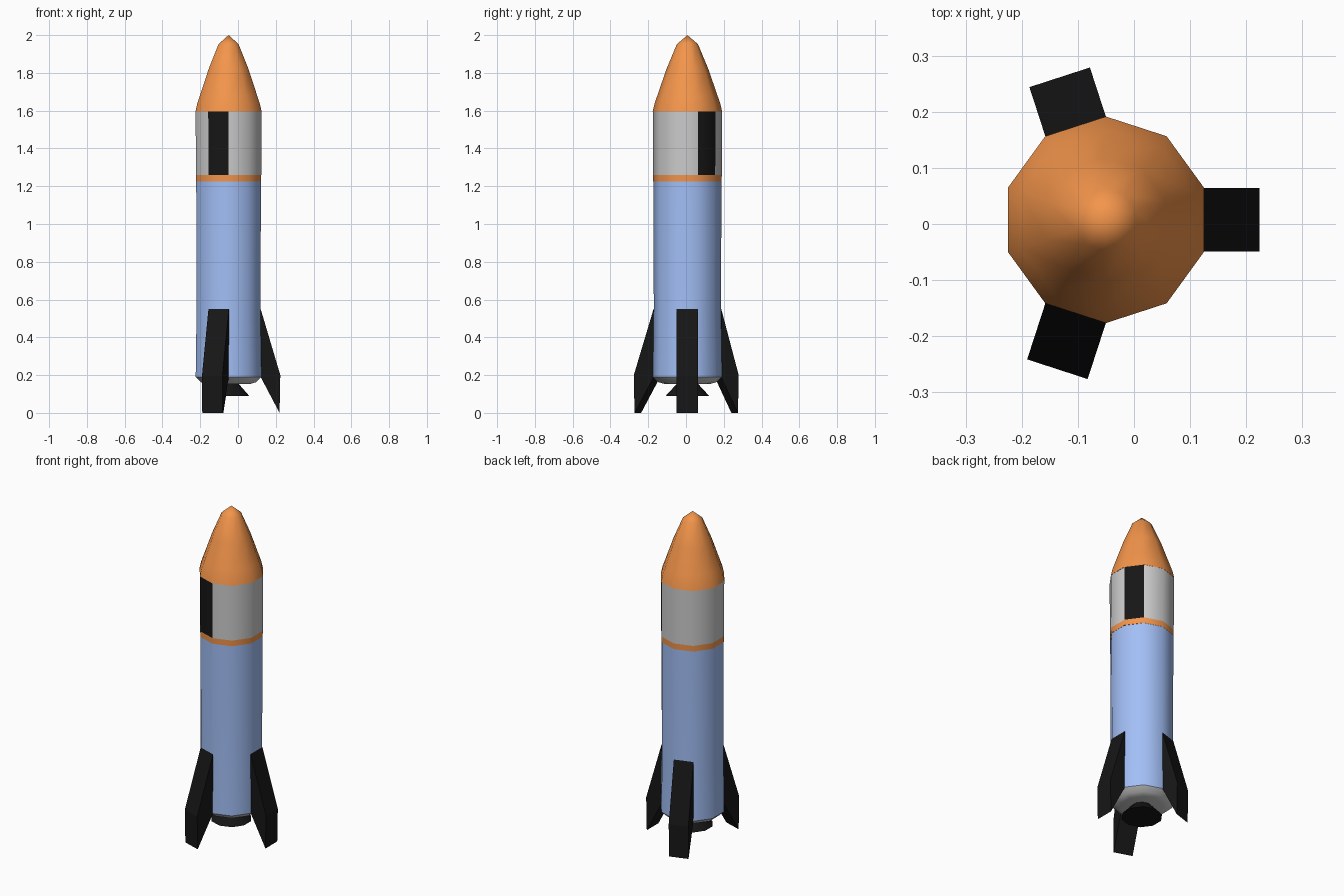
import bpy, bmesh, math
from mathutils import Vector

if "Cube" in bpy.data.objects:
    bpy.data.objects.remove(bpy.data.objects["Cube"])

CX, CY, SIDES = -0.05, 0.0075, 10
STEP = 2 * math.pi / SIDES


def material(name, rgb):
    m = bpy.data.materials.new(name)
    m.diffuse_color = (*rgb, 1)
    m.use_nodes = True
    m.node_tree.nodes["Principled BSDF"].inputs["Base Color"].default_value = m.diffuse_color
    return m


ORANGE = material("orange", (0.9, 0.3, 0.07))
BLUE = material("blue", (0.36, 0.52, 0.92))
BLACK = material("black", (0.008, 0.008, 0.008))
WHITE = material("light_grey", (0.8, 0.8, 0.8))


def finish(name, bm, mats, smooth=None):
    bmesh.ops.recalc_face_normals(bm, faces=bm.faces)
    me = bpy.data.meshes.new(name)
    bm.to_mesh(me)
    bm.free()
    ob = bpy.data.objects.new(name, me)
    bpy.context.collection.objects.link(ob)
    ob.location = (CX, CY, 0)
    for m in mats:
        me.materials.append(m)
    if smooth:
        bpy.ops.object.select_all(action='DESELECT')
        ob.select_set(True)
        bpy.context.view_layer.objects.active = ob
        bpy.ops.object.shade_smooth_by_angle(angle=math.radians(smooth))
    return ob


def turned(name, profile, mats, smooth=45, cap_low=False, panels=()):
    """Ten-sided turned part; profile is (radius, z) from bottom to top.
    Sides facing an angle in panels take the second material."""
    bm = bmesh.new()
    rings = []
    for r, z in profile:
        if r == 0:
            rings.append([bm.verts.new((0, 0, z))] * SIDES)
        else:
            rings.append([bm.verts.new((r * math.cos((i - 0.5) * STEP),
                                        r * math.sin((i - 0.5) * STEP), z))
                          for i in range(SIDES)])
    for lo, hi in zip(rings, rings[1:]):
        for i in range(SIDES):
            j = (i + 1) % SIDES
            loop = list(dict.fromkeys((lo[i], lo[j], hi[j], hi[i])))
            f = bm.faces.new(loop)
            f.material_index = int(i * 36 in panels)
    if cap_low:
        bm.faces.new(rings[0])
    return finish(name, bm, mats, smooth)


def fin(name, degrees, reach):
    """Fin as wide as one side of the hull, swept down to the ground."""
    a = math.radians(degrees)
    out = Vector((math.cos(a), math.sin(a), 0))
    side = Vector((-out.y, out.x, 0)) * 0.0567
    profile = [(0.17, 0.55), (reach, 0.2), (reach - 0.004, 0), (0.17, 0.19)]
    bm = bmesh.new()
    left, right = ([bm.verts.new(out * r + side * s + Vector((0, 0, z)))
                    for r, z in profile] for s in (-1, 1))
    bm.faces.new(left)
    bm.faces.new(right[::-1])
    for i in range(4):
        j = (i + 1) % 4
        bm.faces.new((left[i], right[i], right[j], left[j]))
    return finish(name, bm, [BLACK])


# Nose cone
turned("nose_cone", [(0.184, 1.595), (0.174, 1.638), (0.161, 1.675), (0.111, 1.82),
                     (0.056, 1.952), (0, 2.0)], [ORANGE])
# Upper section with two black panels
turned("upper_section", [(0.182, 1.26), (0.183, 1.595)], [WHITE, BLACK],
       panels=(36, 252))
# Orange separating band
turned("band", [(0.181, 1.225), (0.182, 1.26)], [ORANGE])
# Main hull
turned("hull", [(0.183, 0.19), (0.178, 0.55), (0.18, 1.225)], [BLUE])
# Rounded underside and engine nozzle
turned("underside", [(0, 0.153), (0.12, 0.153), (0.155, 0.163), (0.183, 0.19)],
       [WHITE])
turned("nozzle", [(0.115, 0.09), (0.055, 0.155)], [BLACK], cap_low=True)
# Three landing fins
for name, deg, reach in (("right_fin", 0, 0.274), ("back_fin", 108, 0.267),
                         ("front_fin", 252, 0.28)):
    fin(name, deg, reach)
